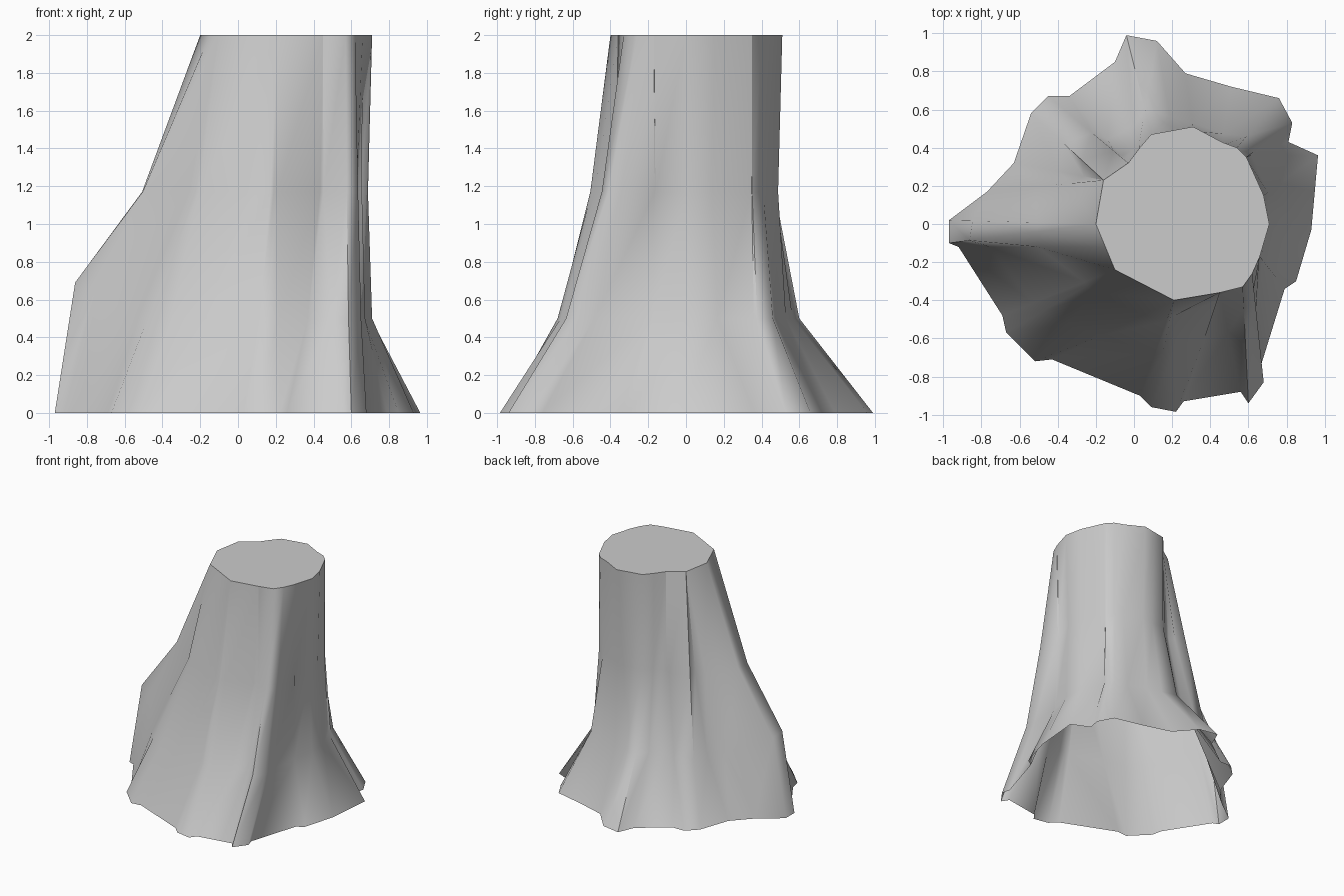
import bpy, bmesh, math

# Root outline on the ground (counter-clockwise)
base = [(.965, .36), (.81, .43), (.83, .53), (.76, .66), (.51, .72), (.27, .79), (.12, .96), (-.04, .99),
        (-.10, .85), (-.34, .67), (-.45, .67), (-.54, .58), (-.63, .32), (-.77, .17), (-.97, .02), (-.97, -.10),
        (-.92, -.12), (-.69, -.48), (-.67, -.57), (-.52, -.72), (-.43, -.71), (.03, -.90), (.09, -.96),
        (.22, -.985), (.26, -.93), (.56, -.88), (.60, -.94), (.68, -.83), (.66, -.76), (.79, -.34),
        (.85, -.30), (.93, -.03)]
# Points on the cut top outline, and which one each root column runs into
top = [(.71, 0), (.68, .15), (.59, .35), (.46, .43), (.31, .51), (.09, .47), (-.03, .32), (-.16, .23),
       (-.20, 0), (-.10, -.24), (.21, -.40), (.45, -.36), (.57, -.33), (.62, -.26),
       (.66, -.17), (.54, .40), (.20, .49), (.03, .40), (-.15, -.12)]
corner = [1, 2, 2, 15, 3, 4, 16, 5, 17, 6, 6, 7, 7, 7, 8, 8, 18, 9, 9, 9, 10, 10, 10, 10, 11, 11,
          12, 13, 13, 14, 14, 0]

# Taper keys: column, inward fraction at lower ring, at upper ring, lower ring height
keys = [(0, .92, 1.05, .5), (2, .85, 1.0, .5), (3, .77, 1.06, .5), (5, .93, 1.08, .5), (7, .75, 1.0, .5),
        (8, .75, .97, .5), (10, .55, .82, .5), (11, .45, .70, .5), (12, .50, .78, .5), (13, .42, .72, .52),
        (14, .16, .60, .66), (15, .14, .60, .69), (16, .21, .54, .64),
        (17, .27, .73, .5), (19, .40, .75, .5), (20, .40, .75, .5), (23, .55, .86, .5), (25, .60, .98, .5),
        (26, .50, .81, .5), (27, .47, .74, .5), (28, .55, .83, .5),
        (29, .90, 1.03, .5), (31, 1.0, 1.1, .5), (32, .92, 1.05, .5)]


def taper(i):
    for a, b in zip(keys, keys[1:]):
        if a[0] <= i < b[0]:
            t = (i - a[0]) / (b[0] - a[0])
            return [p + (q - p) * t for p, q in zip(a[1:], b[1:])]


# Trunk with flaring roots, lofted column by column
bm = bmesh.new()
cols = []
for i, (x, y) in enumerate(base):
    tx, ty = top[corner[i]]
    f1, f2, z1 = taper(i)
    cols.append([bm.verts.new((x + (tx - x) * f, y + (ty - y) * f, z))
                 for f, z in ((0, 0), (f1, z1), (f2, 1.17), (1, 2))])
n = len(cols)
for i in range(n):
    a, b = cols[i], cols[(i + 1) % n]
    for k in range(3):
        bm.faces.new((a[k], b[k], b[k + 1], a[k + 1]))
bmesh.ops.remove_doubles(bm, verts=bm.verts[:], dist=.001)

# Flat cut on top; the underside stays open
rim = [e for e in bm.edges if e.is_boundary and all(v.co.z > 1.9 for v in e.verts)]
bmesh.ops.holes_fill(bm, edges=rim, sides=0)
bmesh.ops.recalc_face_normals(bm, faces=bm.faces[:])
me = bpy.data.meshes.new("tree_stump")
bm.to_mesh(me)
bm.free()
stump = bpy.data.objects.new("tree_stump", me)
bpy.context.collection.objects.link(stump)
bpy.context.view_layer.objects.active = stump
stump.select_set(True)
bpy.ops.object.shade_smooth_by_angle(angle=math.radians(62))
